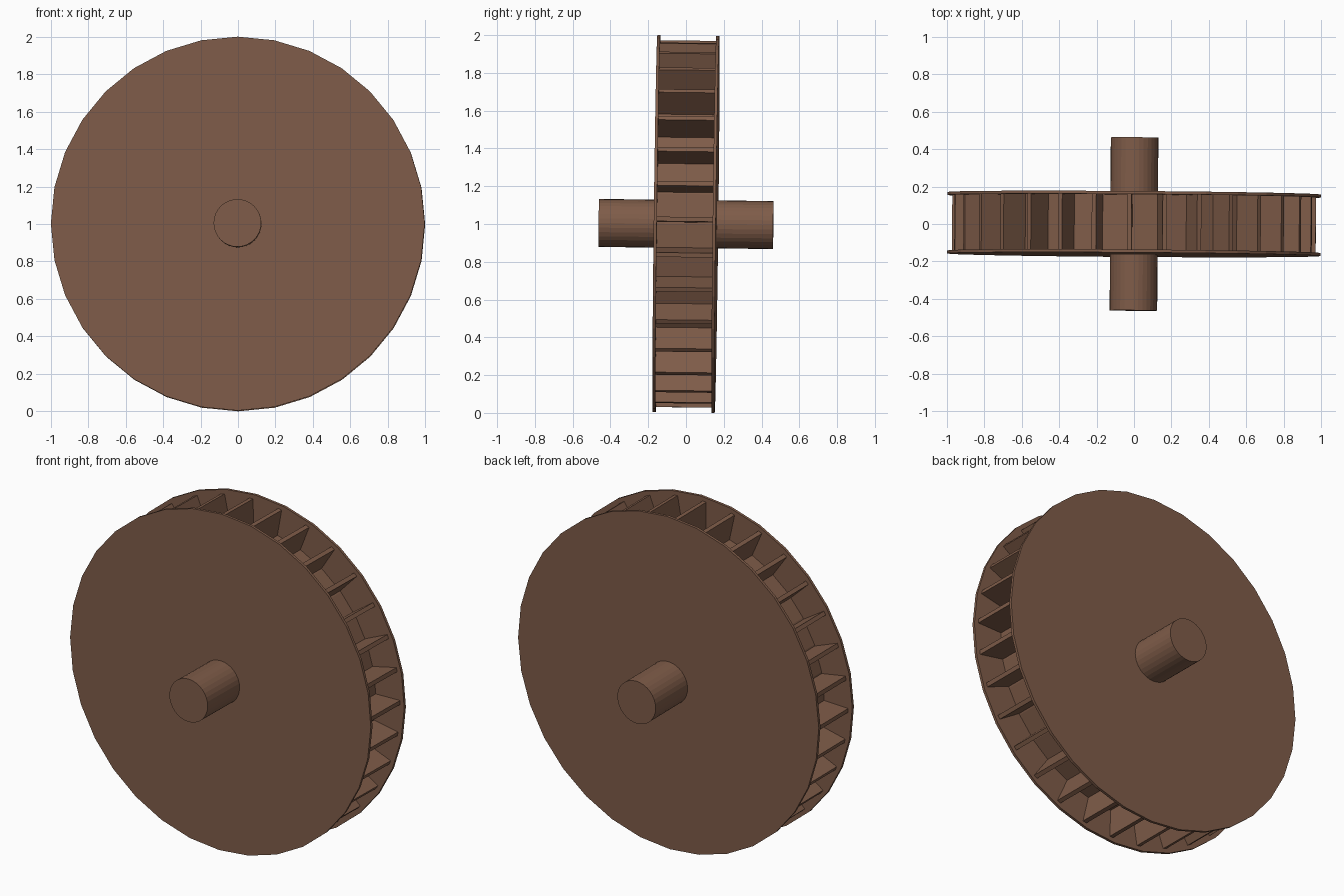
import bpy, bmesh, math
from mathutils import Matrix, Vector

if "Cube" in bpy.data.objects:
    bpy.data.objects.remove(bpy.data.objects["Cube"])

# Weathered timber colour
wood = bpy.data.materials.new("brown wood")
wood.diffuse_color = (0.212, 0.107, 0.066, 1)
wood.use_nodes = True
wood.node_tree.nodes["Principled BSDF"].inputs["Base Color"].default_value = wood.diffuse_color

SIDES = 32
RIM = 0.998
# The wheel sits very slightly crooked, raised to rest on the ground
TILT = (Matrix.Translation((0, 0, 1.0))
        @ Matrix.Rotation(math.radians(-0.4), 4, 'Z')
        @ Matrix.Rotation(math.radians(-0.7), 4, 'X'))


def finish(name, bm):
    bm.transform(TILT)
    bmesh.ops.recalc_face_normals(bm, faces=bm.faces)
    mesh = bpy.data.meshes.new(name)
    bm.to_mesh(mesh)
    bm.free()
    mesh.materials.append(wood)
    obj = bpy.data.objects.new(name, mesh)
    bpy.context.collection.objects.link(obj)
    return obj


def drum(name, radius, y0, y1):
    """Flat-sided cylinder lying along y."""
    bm = bmesh.new()
    place = Matrix.Translation((0, (y0 + y1) / 2, 0)) @ Matrix.Rotation(math.pi / 2, 4, 'X')
    bmesh.ops.create_cone(bm, cap_ends=True, segments=SIDES, radius1=radius,
                          radius2=radius, depth=y1 - y0, matrix=place)
    return finish(name, bm)


# Side discs, inner drum and axle
drum("front_disc", RIM, -0.164, -0.148)
drum("back_disc", RIM, 0.148, 0.164)
drum("inner_drum", 0.812, -0.15, 0.15)
drum("axle", 0.127, -0.462, 0.462)

# Radial paddles between the discs
bm = bmesh.new()
inner, outer, thick = 0.79, 0.971, 0.024
for i in range(SIDES):
    angle = 2 * math.pi * i / SIDES + math.radians(1.5)
    place = (Matrix.Rotation(-angle, 4, 'Y')
             @ Matrix.Translation(((inner + outer) / 2, 0, 0))
             @ Matrix.Diagonal((outer - inner, 0.3, thick, 1)))
    bmesh.ops.create_cube(bm, size=1, matrix=place)
finish("paddles", bm)
